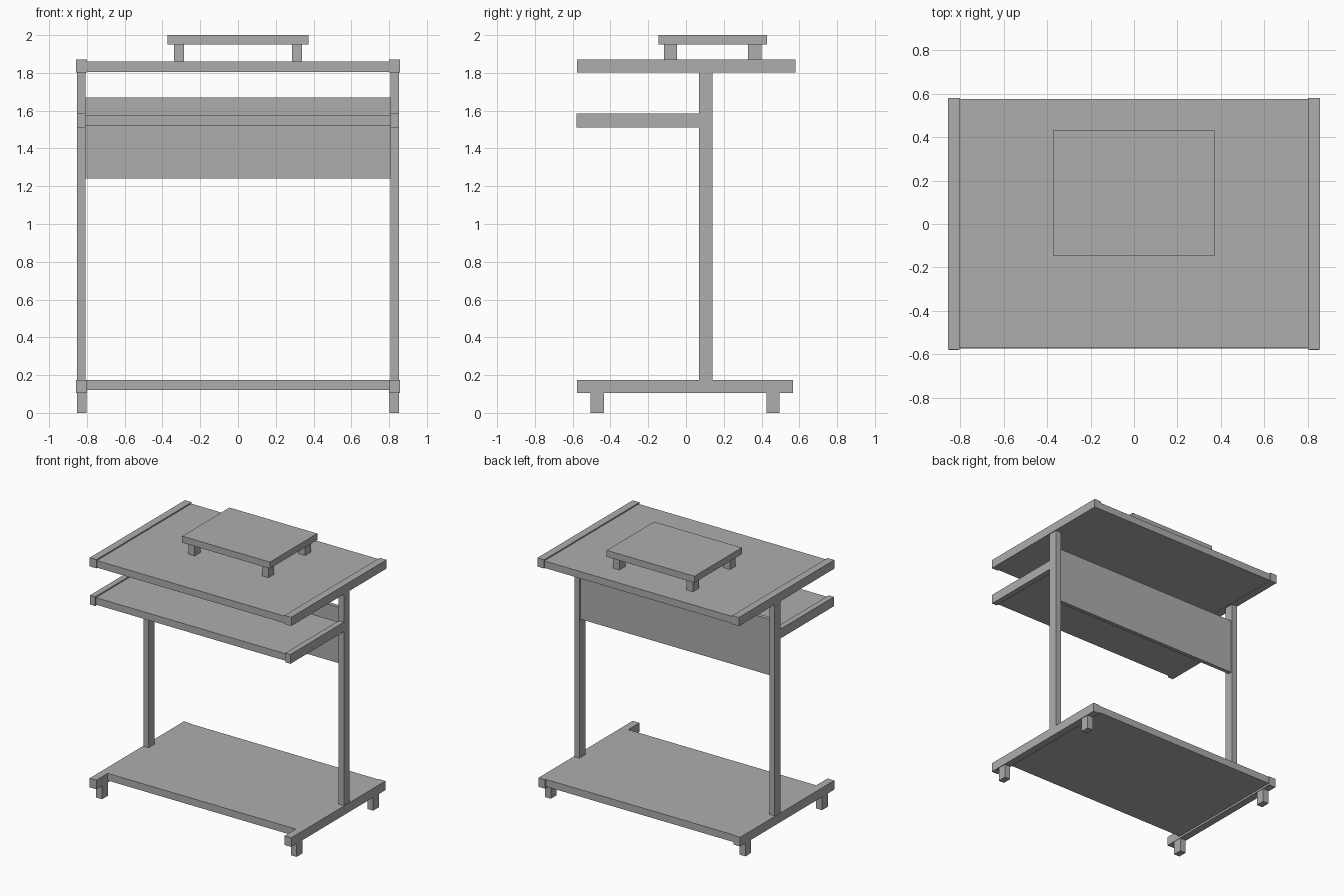
import bpy
import bmesh
from mathutils import Matrix, Vector

cube = bpy.data.objects.get("Cube")
if cube:
    bpy.data.objects.remove(cube, do_unlink=True)

# Single plain grey finish
grey = bpy.data.materials.new("plain_grey")
grey.use_nodes = True
colour = (0.42, 0.42, 0.42, 1.0)
grey.diffuse_color = colour
for node in grey.node_tree.nodes:
    if node.type == "BSDF_PRINCIPLED":
        node.inputs["Base Color"].default_value = colour


def box(name, x, y, z):
    """Box spanning the given (low, high) range on each axis."""
    low, high = (Vector(c) for c in zip(x, y, z))
    mesh = bpy.data.meshes.new(name)
    bm = bmesh.new()
    place = Matrix.Translation((low + high) / 2) @ Matrix.Diagonal((*(high - low), 1))
    bmesh.ops.create_cube(bm, size=1, matrix=place)
    bm.to_mesh(mesh)
    bm.free()
    mesh.materials.append(grey)
    obj = bpy.data.objects.new(name, mesh)
    bpy.context.collection.objects.link(obj)
    return obj


def pair(name, x, y, z):
    """Matching boxes on the left (+x) and right (-x)."""
    box("left_" + name, x, y, z)
    box("right_" + name, (-x[1], -x[0]), y, z)


# Side frames: foot rails, posts and top rails
RAIL = (0.80, 0.857)
POST = (0.808, 0.852)
POST_Y = (0.068, 0.14)
pair("foot_rail", RAIL, (-0.577, 0.567), (0.105, 0.175))
pair("post", POST, POST_Y, (0.175, 1.803))
pair("top_rail", RAIL, (-0.577, 0.58), (1.803, 1.87))

# Short legs under the foot rails
for end, y in (("front", (-0.505, -0.435)), ("back", (0.425, 0.495))):
    pair(end + "_leg", (0.803, 0.852), y, (0, 0.105))

# Boards between the frames
box("bottom_shelf", (-0.80, 0.80), (-0.44, 0.56), (0.12, 0.175))
box("tabletop", (-0.80, 0.80), (-0.57, 0.576), (1.806, 1.86))
box("back_panel", (-0.808, 0.808), (0.10, 0.13), (1.24, 1.67))

# Keyboard shelf carried on arms in front of the posts
pair("shelf_arm", POST, (-0.58, 0.068), (1.512, 1.584))
box("keyboard_shelf", (-0.808, 0.808), (-0.572, 0.068), (1.52, 1.574))

# Raised monitor stand on four feet
box("stand_top", (-0.373, 0.373), (-0.145, 0.43), (1.95, 2.0))
for end, y in (("front", (-0.117, -0.047)), ("back", (0.328, 0.4))):
    pair("stand_" + end + "_foot", (0.286, 0.34), y, (1.86, 1.95))
